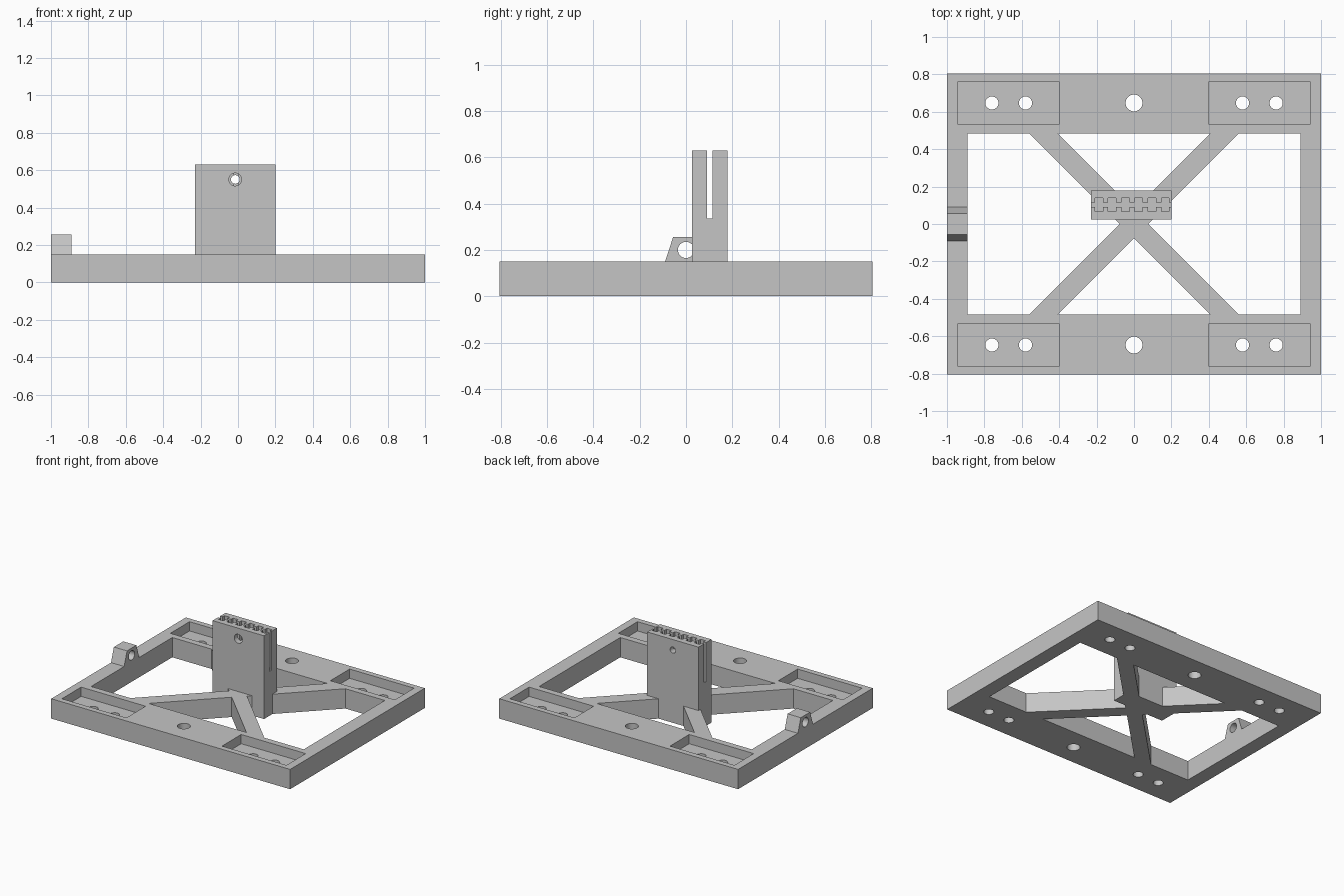
import bpy, bmesh, math
from mathutils import Matrix

if "Cube" in bpy.data.objects:
    bpy.data.objects.remove(bpy.data.objects["Cube"], do_unlink=True)

grey = bpy.data.materials.new("plain_grey")
grey.use_nodes = True
COLOUR = (0.56, 0.56, 0.56, 1)
grey.diffuse_color = COLOUR
grey.node_tree.nodes["Principled BSDF"].inputs["Base Color"].default_value = COLOUR

# Where each axis' profile coordinates (u, v) and extrusion depth w land in space
PLACE = {
    "x": lambda u, v, w: (w, u, v),
    "y": lambda u, v, w: (u, w, v),
    "z": lambda u, v, w: (u, v, w),
}


def prism(name, outlines, axis, lo, hi):
    """Extrude one or more closed outlines along an axis."""
    bm = bmesh.new()
    for outline in outlines:
        rings = [[bm.verts.new(PLACE[axis](u, v, w)) for u, v in outline] for w in (lo, hi)]
        n = len(outline)
        bm.faces.new(rings[0])
        bm.faces.new(rings[1])
        for i in range(n):
            j = (i + 1) % n
            bm.faces.new((rings[0][i], rings[0][j], rings[1][j], rings[1][i]))
    bmesh.ops.recalc_face_normals(bm, faces=bm.faces)
    mesh = bpy.data.meshes.new(name)
    bm.to_mesh(mesh)
    bm.free()
    mesh.materials.append(grey)
    obj = bpy.data.objects.new(name, mesh)
    bpy.context.collection.objects.link(obj)
    return obj


def rect(u0, u1, v0, v1):
    return [(u0, v0), (u1, v0), (u1, v1), (u0, v1)]


def circle(u, v, r, n=32):
    return [(u + r * math.cos(math.tau * i / n), v + r * math.sin(math.tau * i / n))
            for i in range(n)]


def cut(target, *cutter_args):
    """Subtract a prism from the target and discard the cutter."""
    cutter = prism("cutter", *cutter_args)
    cutter.hide_render = True
    mod = target.modifiers.new("cut", "BOOLEAN")
    mod.operation = "DIFFERENCE"
    mod.solver = "EXACT"
    mod.object = cutter
    bpy.context.view_layer.update()
    evaluated = target.evaluated_get(bpy.context.evaluated_depsgraph_get())
    mesh = bpy.data.meshes.new_from_object(evaluated)
    target.modifiers.clear()
    target.data = mesh
    bpy.data.objects.remove(cutter, do_unlink=True)


SIDES = (-1, 1)
H = 0.15            # frame height
IN_X, IN_Y = 0.89, 0.485   # inner opening
ARM = 0.075         # half brace width, measured along x

# Base frame: four windows leave the rails and the crossed braces
base = prism("base_frame", [rect(-1, 1, -0.805, 0.805)], "z", 0, H)
windows = []
for s in SIDES:
    windows.append([(-IN_Y + ARM, s * IN_Y), (IN_Y - ARM, s * IN_Y), (0, s * ARM)])
    windows.append([(s * IN_X, IN_Y), (s * (IN_Y + ARM), IN_Y), (s * ARM, 0),
                    (s * (IN_Y + ARM), -IN_Y), (s * IN_X, -IN_Y)])
cut(base, windows, "z", -0.1, 0.3)

# Corner pockets, with screw holes through them and the rails
corners = [(sx, sy) for sx in SIDES for sy in SIDES]
cut(base, [rect(sx * 0.4, sx * 0.94, sy * 0.533, sy * 0.763) for sx, sy in corners],
    "z", 0.08, 0.3)
holes = [circle(sx * x, sy * 0.647, 0.035) for sx, sy in corners for x in (0.58, 0.76)]
holes += [circle(0, s * 0.647, 0.045) for s in SIDES]
cut(base, holes, "z", -0.1, 0.3)

# Belt clamp: upright block with a toothed slot and a stepped bolt hole
MID = 0.102
clamp = prism("belt_clamp", [rect(-0.23, 0.2, 0.025, 0.179)], "z", 0, 0.63)
edge = [(-0.3, 0.012)]
for i in range(6):
    c = -0.188 + i * 0.071
    edge += [(c - 0.021, 0.012), (c - 0.021, 0.036), (c + 0.021, 0.036), (c + 0.021, 0.012)]
edge.append((0.3, 0.012))
slot = [(x, MID + d) for x, d in edge] + [(x, MID - d) for x, d in reversed(edge)]
cut(clamp, [slot], "z", 0.335, 0.8)
cut(clamp, [circle(-0.015, 0.55, 0.034)], "y", -0.1, MID)
cut(clamp, [circle(-0.015, 0.55, 0.023)], "y", 0, 0.3)

# Side lug with a cross hole
lug = prism("side_lug", [[(-0.09, H), (0.09, H), (0.056, 0.255), (-0.056, 0.255)]],
            "x", -1, -IN_X)
cut(lug, [circle(0, 0.2, 0.035)], "x", -1.2, -0.7)

# Smooth the round holes, keep every edge sharp
for obj in (base, clamp, lug):
    bpy.ops.object.select_all(action="DESELECT")
    obj.select_set(True)
    bpy.context.view_layer.objects.active = obj
    bpy.ops.object.shade_smooth_by_angle(angle=math.radians(30))
